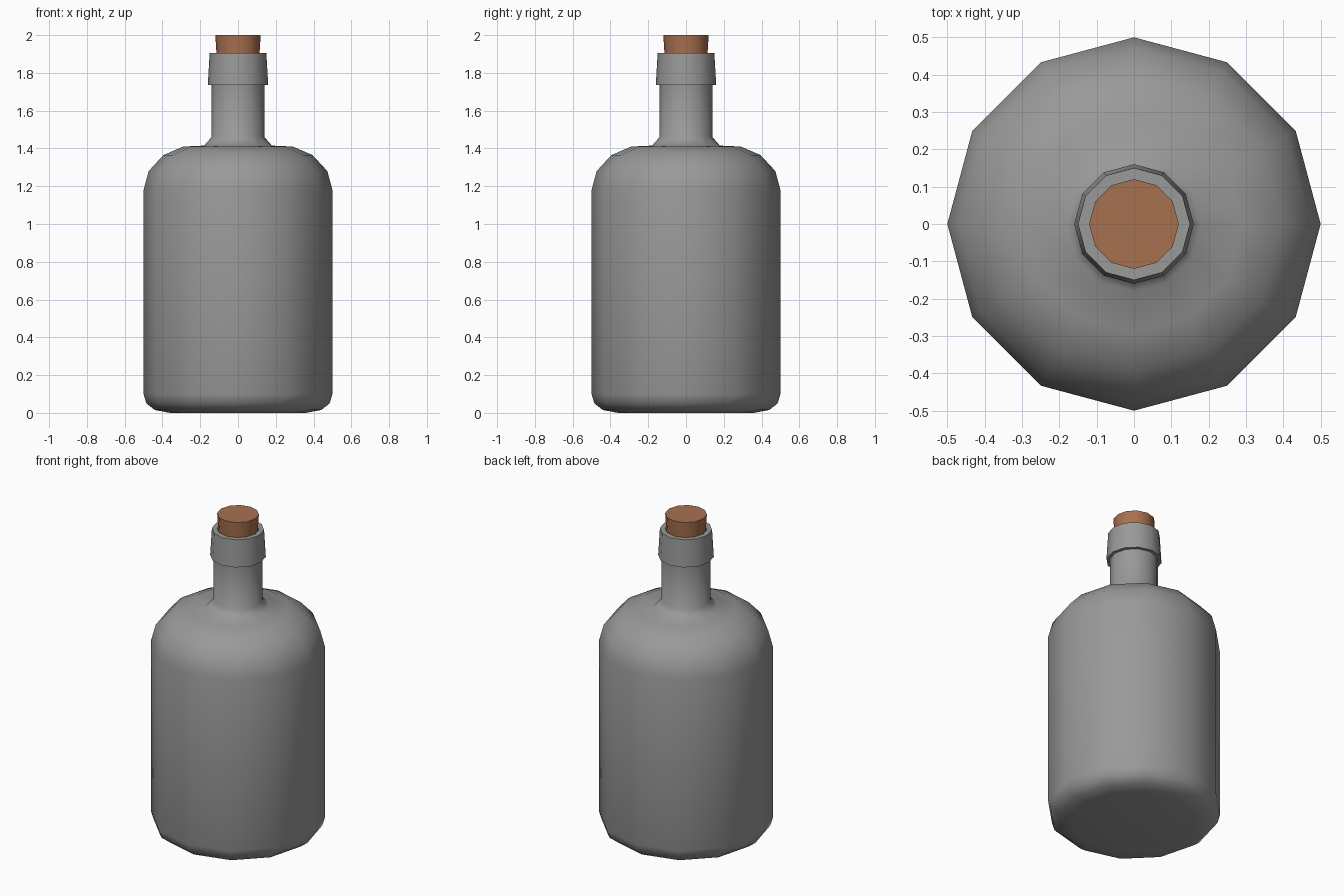
import bpy, bmesh, math

if "Cube" in bpy.data.objects:
    bpy.data.objects.remove(bpy.data.objects["Cube"])

SIDES = 12

def lathe(name, profile, color):
    """Revolve (radius, height) points about z and cap both ends."""
    bm = bmesh.new()
    rings = []
    for r, z in profile:
        rings.append([bm.verts.new((r * math.cos(2 * math.pi * i / SIDES),
                                    r * math.sin(2 * math.pi * i / SIDES), z))
                      for i in range(SIDES)])
    for a, b in zip(rings, rings[1:]):
        for i in range(SIDES):
            j = (i + 1) % SIDES
            bm.faces.new((a[i], a[j], b[j], b[i]))
    bm.faces.new(rings[0][::-1])
    bm.faces.new(rings[-1])
    bmesh.ops.recalc_face_normals(bm, faces=bm.faces)
    mesh = bpy.data.meshes.new(name)
    bm.to_mesh(mesh)
    bm.free()
    obj = bpy.data.objects.new(name, mesh)
    bpy.context.collection.objects.link(obj)
    mat = bpy.data.materials.new(name)
    mat.diffuse_color = color
    mat.use_nodes = True
    mat.node_tree.nodes["Principled BSDF"].inputs["Base Color"].default_value = mat.diffuse_color
    mesh.materials.append(mat)
    bpy.ops.object.select_all(action='DESELECT')
    obj.select_set(True)
    bpy.context.view_layer.objects.active = obj
    bpy.ops.object.shade_smooth_by_angle(angle=math.radians(60))
    return obj

# Glass: base, body, shoulder, neck, collar and mouth
lathe("bottle", [
    (0.36, 0.0), (0.44, 0.015), (0.485, 0.05), (0.5, 0.10),
    (0.5, 1.18), (0.473, 1.28), (0.395, 1.365), (0.29, 1.41),
    (0.18, 1.415), (0.14, 1.46), (0.14, 1.735), (0.16, 1.735),
    (0.15, 1.905), (0.12, 1.905), (0.12, 1.74)], (0.32, 0.32, 0.32, 1))

# Tapered stopper
lathe("cork", [(0.105, 1.76), (0.12, 2.0)], (0.39, 0.165, 0.08, 1))
